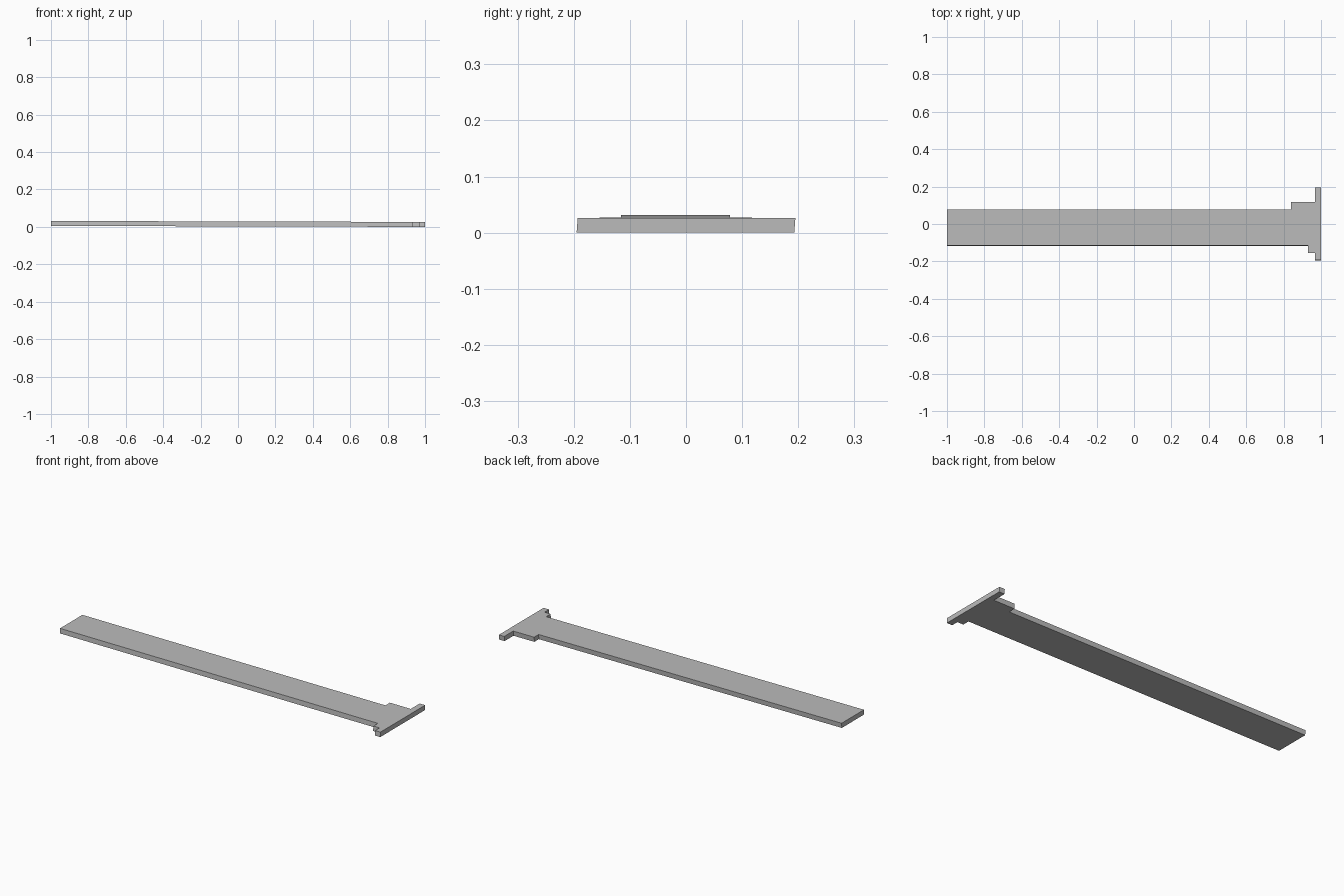
import bpy
import bmesh

cube = bpy.data.objects.get("Cube")
if cube:
    bpy.data.objects.remove(cube, do_unlink=True)

# Plain grey material
grey = bpy.data.materials.new("plain_grey")
grey.use_nodes = True
color = (0.5, 0.5, 0.5, 1)
grey.diffuse_color = color
grey.node_tree.nodes["Principled BSDF"].inputs["Base Color"].default_value = color

# Stepped outline of the slab, counter-clockwise from the far end
UNIT = 0.0388
outline = [(-1, -3), (0.93, -3), (0.93, -4), (0.967, -4), (0.967, -5), (1, -5),
           (1, 5), (0.967, 5), (0.967, 3), (0.84, 3), (0.84, 2), (-1, 2)]
THICK = 0.0265
SLOPE = 0.0026   # gentle rise towards the narrow end
LEAN = 0.001     # side faces lean very slightly

bm = bmesh.new()
base = bm.faces.new([bm.verts.new((x, y * UNIT, 0)) for x, y in outline])
extruded = bmesh.ops.extrude_face_region(bm, geom=[base])["geom"]
top = [v for v in extruded if isinstance(v, bmesh.types.BMVert)]
bmesh.ops.translate(bm, verts=top, vec=(0, 0, THICK))
for v in bm.verts:
    v.co.y += LEAN if v.co.z > THICK / 2 else -LEAN
    v.co.z += SLOPE * (1 - v.co.x)
bmesh.ops.recalc_face_normals(bm, faces=bm.faces)

mesh = bpy.data.meshes.new("stepped_slab")
bm.to_mesh(mesh)
bm.free()
mesh.materials.append(grey)
slab = bpy.data.objects.new("stepped_slab", mesh)
bpy.context.collection.objects.link(slab)
